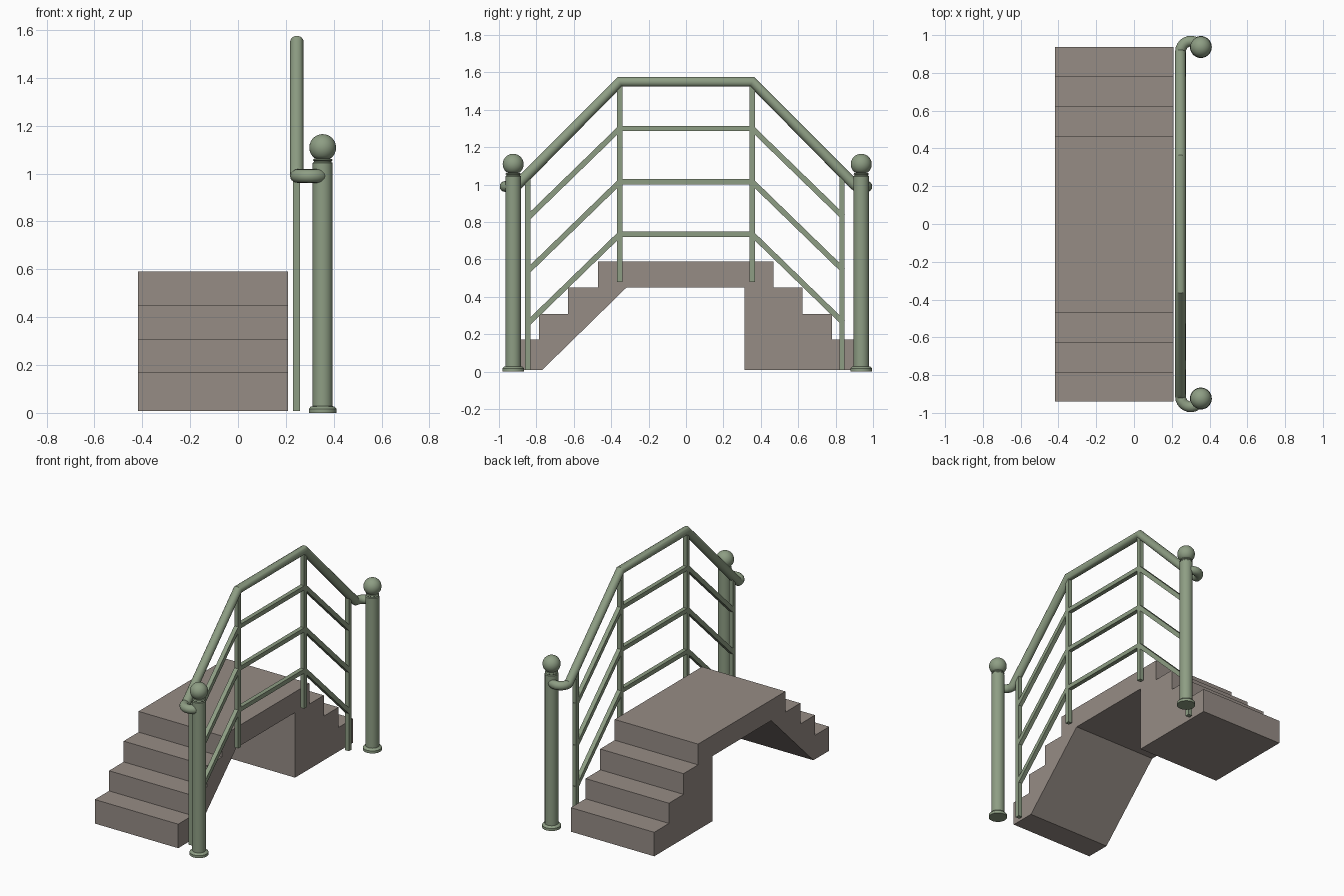
import bpy, bmesh, math
from mathutils import Vector

if "Cube" in bpy.data.objects:
    bpy.data.objects.remove(bpy.data.objects["Cube"])


def material(name, rgb):
    m = bpy.data.materials.new(name)
    m.diffuse_color = (*rgb, 1)
    m.use_nodes = True
    m.node_tree.nodes["Principled BSDF"].inputs["Base Color"].default_value = m.diffuse_color
    return m


GREEN = material("sage_green_paint", (0.27, 0.34, 0.23))
STONE = material("taupe_stone", (0.305, 0.262, 0.235))


def add(name, bm, mat, smooth=False):
    bmesh.ops.recalc_face_normals(bm, faces=bm.faces)
    me = bpy.data.meshes.new(name)
    bm.to_mesh(me)
    bm.free()
    me.materials.append(mat)
    ob = bpy.data.objects.new(name, me)
    bpy.context.collection.objects.link(ob)
    if smooth:
        shade(ob)
    return ob


def shade(ob):
    bpy.ops.object.select_all(action='DESELECT')
    ob.select_set(True)
    bpy.context.view_layer.objects.active = ob
    bpy.ops.object.shade_smooth_by_angle(angle=math.radians(35))


def bar(name, y0, z0, y1, z1, x=0.245, half=0.0145):
    """Square bar lying in the railing plane."""
    a, b = Vector((x, y0, z0)), Vector((x, y1, z1))
    d = (b - a).normalized()
    u, v = Vector((half, 0, 0)), Vector((0, -d.z, d.y)) * half
    bm = bmesh.new()
    ends = [[bm.verts.new(p + s * u + t * v)
             for s, t in ((-1, -1), (1, -1), (1, 1), (-1, 1))] for p in (a, b)]
    for e in ends:
        bm.faces.new(e)
    for i in range(4):
        j = (i + 1) % 4
        bm.faces.new((ends[0][i], ends[0][j], ends[1][j], ends[1][i]))
    return add(name, bm, GREEN)


# Staircase: one side profile extruded across the width
profile = [(-0.94, 0.008), (-0.94, 0.171), (-0.787, 0.171), (-0.787, 0.308),
           (-0.63, 0.308), (-0.63, 0.449), (-0.47, 0.449), (-0.47, 0.59),
           (0.467, 0.59), (0.467, 0.449), (0.623, 0.449), (0.623, 0.308),
           (0.78, 0.308), (0.78, 0.171), (0.938, 0.171), (0.938, 0.008),
           (0.314, 0.008), (0.314, 0.45), (-0.318, 0.45), (-0.77, 0.008)]
bm = bmesh.new()
face = bm.faces.new([bm.verts.new((-0.418, y, z)) for y, z in profile])
ext = bmesh.ops.extrude_face_region(bm, geom=[face])
bmesh.ops.translate(bm, vec=(0.627, 0, 0),
                    verts=[g for g in ext["geom"] if isinstance(g, bmesh.types.BMVert)])
add("staircase", bm, STONE)

# Newel posts: lathed base, shaft, neck and ball
lathe = [(0, 0), (0.058, 0), (0.058, 0.017), (0.05, 0.026), (0.042, 0.028),
         (0.042, 1.044), (0.037, 1.048), (0.037, 1.053), (0.041, 1.056),
         (0.038, 1.062), (0.027, 1.063)]
ball_r, ball_z = 0.056, 1.109
for i in range(1, 15):
    a = math.radians(-60 + 150 * i / 14)
    lathe.append((max(ball_r * math.cos(a), 0), ball_z + ball_r * math.sin(a)))
for name, y in (("front", -0.924), ("back", 0.937)):
    bm = bmesh.new()
    vs = [bm.verts.new((r, 0, z)) for r, z in lathe]
    es = [bm.edges.new(p) for p in zip(vs, vs[1:])]
    bmesh.ops.spin(bm, geom=vs + es, cent=(0, 0, 0), axis=(0, 0, 1),
                   angle=2 * math.pi, steps=32)
    bmesh.ops.remove_doubles(bm, verts=bm.verts, dist=1e-4)
    bmesh.ops.translate(bm, verts=bm.verts, vec=(0.354, y, 0))
    add(name + "_newel_post", bm, GREEN, True)

# Uprights and the three bent infill rails
bar("front_end_upright", -0.846, 0.008, -0.846, 1.05)
bar("back_end_upright", 0.834, 0.008, 0.834, 1.05)
for name, s in (("front", -1), ("back", 1)):
    bar(name + "_landing_upright", 0.354 * s, 0.48, 0.354 * s, 1.54)
for i, z in enumerate((0.735, 1.015, 1.3)):
    bar(f"landing_rail_{i}", -0.354, z, 0.354, z)
    for name, s in (("front", -1), ("back", 1)):
        bar(f"{name}_sloping_rail_{i}", 0.354 * s, z, 0.84 * s, z - 0.472)


# Handrail: round tube that slopes down and curls round to each newel
def half_rail(s):
    pts = [(0.246, 0.354 * s, 1.55), (0.246, 0.885 * s, 1.015), (0.246, 0.9 * s, 1.0)]
    for i in range(11):
        a = math.radians(180 - 16 * i)
        pts.append((0.3 + 0.054 * math.cos(a),
                    s * (0.912 + 0.056 * math.sin(a)), 0.99))
    return pts


path = half_rail(-1)[::-1] + half_rail(1)
cu = bpy.data.curves.new("handrail", 'CURVE')
cu.dimensions = '3D'
cu.bevel_depth = 0.0285
cu.bevel_resolution = 6
cu.use_fill_caps = True
sp = cu.splines.new('POLY')
sp.points.add(len(path) - 1)
for p, co in zip(sp.points, path):
    p.co = (*co, 1)
cu.materials.append(GREEN)
rail = bpy.data.objects.new("handrail", cu)
bpy.context.collection.objects.link(rail)
bpy.ops.object.select_all(action='DESELECT')
rail.select_set(True)
bpy.context.view_layer.objects.active = rail
bpy.ops.object.convert(target='MESH')
shade(bpy.context.view_layer.objects.active)
